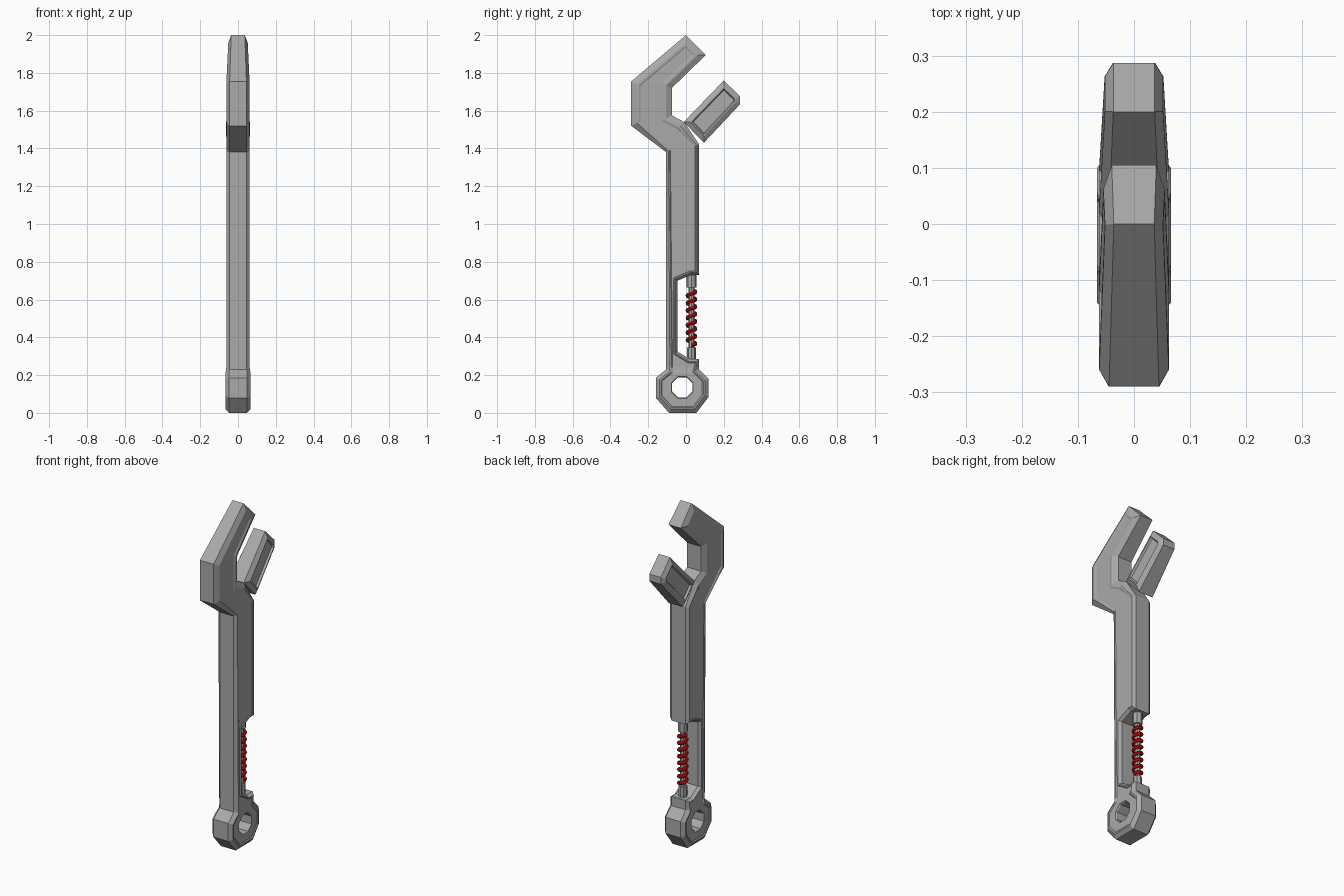
import bpy, bmesh, math
from mathutils import Vector

if "Cube" in bpy.data.objects:
    bpy.data.objects.remove(bpy.data.objects["Cube"])


def material(name, rgb):
    m = bpy.data.materials.new(name)
    m.diffuse_color = (*rgb, 1)
    m.use_nodes = True
    m.node_tree.nodes["Principled BSDF"].inputs["Base Color"].default_value = m.diffuse_color
    return m


STEEL = material("steel grey", (0.4, 0.4, 0.4))
RED = material("spring red", (0.5, 0.004, 0.004))


def finish(name, bm, mat):
    bmesh.ops.recalc_face_normals(bm, faces=bm.faces)
    me = bpy.data.meshes.new(name)
    bm.to_mesh(me)
    bm.free()
    ob = bpy.data.objects.new(name, me)
    bpy.context.collection.objects.link(ob)
    me.materials.append(mat)
    return ob


def inset(pts, widths):
    """Mitred inward offset of a counter-clockwise outline."""
    out = []
    for i, p in enumerate(pts):
        a = (p - pts[i - 1]).normalized()
        b = (pts[(i + 1) % len(pts)] - p).normalized()
        n1, n2 = Vector((-a.y, a.x)), Vector((-b.y, b.x))
        out.append(p + (n1 + n2) * (widths[i] / (1 + n1.dot(n2))))
    return out


def plate(outline, layers, taper, cuts=()):
    """Solid mirrored in x from (half thickness, inset rule) layers, then tapered."""
    pts = [Vector(p) for p in reversed(outline)]
    half = [(x, inset(pts, [rule(p) for p in pts])) for x, rule in layers]
    stack = [(-x, r) for x, r in reversed(half)] + half
    bm = bmesh.new()
    rings = [[bm.verts.new((x, p.x, p.y)) for p in r] for x, r in stack]
    n = len(pts)
    for r0, r1 in zip(rings, rings[1:]):
        for i in range(n):
            j = (i + 1) % n
            bm.faces.new((r0[i], r0[j], r1[j], r1[i]))
    bm.faces.new(rings[0])
    bm.faces.new(rings[-1])
    for z in cuts:
        bmesh.ops.bisect_plane(bm, geom=bm.verts[:] + bm.edges[:] + bm.faces[:],
                               plane_co=(0, 0, z), plane_no=(0, 0, 1))
    for v in bm.verts:
        v.co.x *= taper(v.co)
    bmesh.ops.triangulate(bm, faces=[f for f in bm.faces if len(f.verts) > 4])
    return bm


# wrench body: fixed jaw, handle, side bar and ring end in one outline
body_outline = [
    (0.0, 2.0), (0.105, 1.895), (-0.075, 1.72), (-0.075, 1.575), (-0.01, 1.54),
    (0.07, 1.42), (0.07, 0.73), (0.025, 0.73), (-0.045, 0.70), (-0.045, 0.325),
    (0.02, 0.285), (0.07, 0.285), (0.07, 0.23), (0.12, 0.18), (0.12, 0.085),
    (0.055, 0.0), (-0.09, 0.0), (-0.16, 0.08), (-0.16, 0.185), (-0.105, 0.23),
    (-0.105, 1.38), (-0.29, 1.52), (-0.29, 1.755)]


def rim(head, handle, ring):
    return lambda p: head if p.y > 1.5 else ring if p.y < 0.25 else handle


def body_taper(co):
    if co.z > 1.74:
        return 1 - 0.2 * (co.z - 1.74) / 0.26
    return 1 + 0.07 * min(1, max(0, (0.24 - co.z) / 0.03))


body = finish("wrench_body", plate(
    body_outline,
    [(0.045, rim(0, 0, 0)), (0.062, rim(0.03, 0.012, 0.02)),
     (0.062, rim(0.042, 0.018, 0.028)), (0.058, rim(0.05, 0.022, 0.034))],
    body_taper, (0.21, 0.24, 1.74)), STEEL)

# octagonal hole with flared rims in the ring end
bm = bmesh.new()
rings = []
for x, r in ((-0.09, 0.08), (-0.055, 0.058), (0.055, 0.058), (0.09, 0.08)):
    rings.append([bm.verts.new((x, -0.02 + r * math.cos(a), 0.135 + r * math.sin(a)))
                  for a in (math.pi / 8 + k * math.pi / 4 for k in range(8))])
for r0, r1 in zip(rings, rings[1:]):
    for i in range(8):
        bm.faces.new((r0[i], r0[i - 1], r1[i - 1], r1[i]))
bm.faces.new(rings[0])
bm.faces.new(rings[-1])
cutter = finish("hole_cutter", bm, STEEL)
cutter.hide_render = True
mod = body.modifiers.new("hole", 'BOOLEAN')
mod.operation = 'DIFFERENCE'
mod.solver = 'EXACT'
mod.object = cutter
bpy.context.view_layer.objects.active = body
body.select_set(True)
bpy.ops.object.modifier_apply(modifier=mod.name)
bpy.data.objects.remove(cutter)

# moving jaw with a recessed panel on both sides
jaw_outline = [(0.2, 1.76), (0.287, 1.675), (0.287, 1.635), (0.095, 1.43), (-0.012, 1.54)]
finish("moving_jaw", plate(
    jaw_outline,
    [(0.045, lambda p: 0), (0.062, lambda p: 0.024),
     (0.062, lambda p: 0.03), (0.05, lambda p: 0.036)],
    lambda co: 1.02 - 0.2 * (co.y + co.z - 1.53) / 0.43), STEEL)

# spring rod with its collars
ROD_Y = 0.029
for name, r, z0, z1 in (("spring_rod", 0.016, 0.27, 0.76),
                        ("upper_collar", 0.027, 0.665, 0.76),
                        ("lower_collar", 0.024, 0.27, 0.345)):
    bm = bmesh.new()
    bmesh.ops.create_cone(bm, cap_ends=True, segments=8, radius1=r, radius2=r, depth=z1 - z0)
    bmesh.ops.translate(bm, vec=(0, ROD_Y, (z0 + z1) / 2), verts=bm.verts)
    finish(name, bm, STEEL)

# coil spring
turns, seg, sides = 7.5, 10, 6
bm = bmesh.new()
loops = []
total = int(turns * seg)
for k in range(total + 1):
    a = 2 * math.pi * k / seg
    z = 0.357 + 0.293 * k / total
    loop = []
    for s in range(sides):
        b = 2 * math.pi * s / sides
        r = 0.023 + 0.009 * math.cos(b)
        loop.append(bm.verts.new((r * math.cos(a), ROD_Y + r * math.sin(a),
                                  z + 0.011 * math.sin(b))))
    loops.append(loop)
for l0, l1 in zip(loops, loops[1:]):
    for s in range(sides):
        bm.faces.new((l0[s - 1], l0[s], l1[s], l1[s - 1]))
bm.faces.new(loops[0])
bm.faces.new(loops[-1])
finish("coil_spring", bm, RED)
